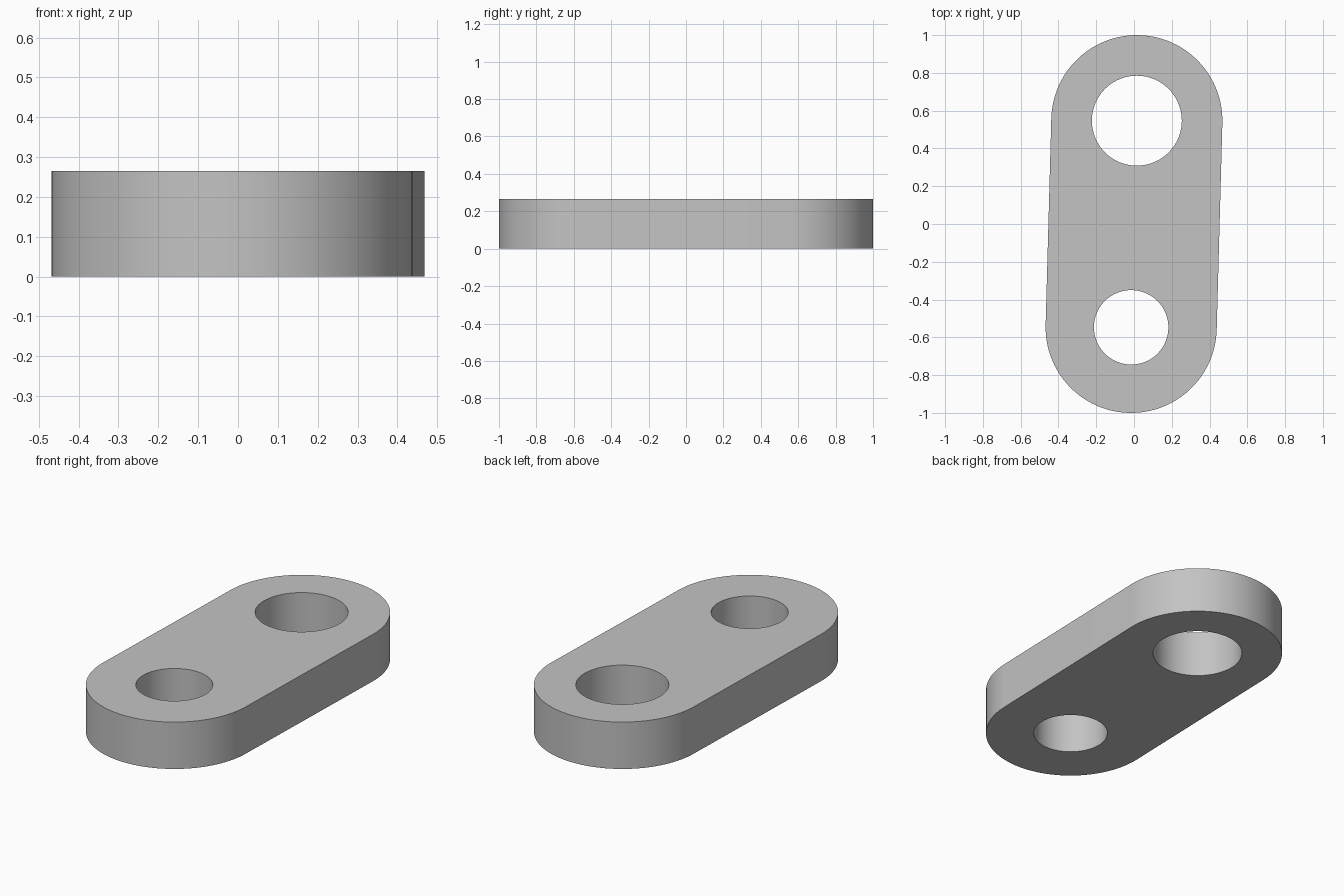
import bpy, bmesh
from math import pi, cos, sin, atan2
from mathutils import Vector

cube = bpy.data.objects.get("Cube")
if cube:
    bpy.data.objects.remove(cube, do_unlink=True)

HEIGHT = 0.265
END_RADIUS = 0.453
BACK_CENTRE = Vector((0.015, 0.547))
FRONT_CENTRE = -BACK_CENTRE
HOLES = {"back_hole_cutter": (BACK_CENTRE, 0.238),
         "front_hole_cutter": (FRONT_CENTRE, 0.197)}

grey = bpy.data.materials.new("plain_grey")
grey.use_nodes = True
colour = (0.55, 0.55, 0.55, 1)
grey.diffuse_color = colour
grey.node_tree.nodes["Principled BSDF"].inputs["Base Color"].default_value = colour


def arc(centre, radius, start, sweep, steps):
    angles = [start + sweep * i / steps for i in range(steps + 1)]
    return [centre + radius * Vector((cos(a), sin(a))) for a in angles]


def prism(name, outline, bottom, top):
    """Extrude a closed flat outline upwards into a solid."""
    bm = bmesh.new()
    face = bm.faces.new([bm.verts.new((p.x, p.y, bottom)) for p in outline])
    raised = bmesh.ops.extrude_face_region(bm, geom=[face], use_keep_orig=True)["geom"]
    verts = [v for v in raised if isinstance(v, bmesh.types.BMVert)]
    bmesh.ops.translate(bm, verts=verts, vec=(0, 0, top - bottom))
    bmesh.ops.recalc_face_normals(bm, faces=bm.faces)
    mesh = bpy.data.meshes.new(name)
    bm.to_mesh(mesh)
    bm.free()
    mesh.materials.append(grey)
    obj = bpy.data.objects.new(name, mesh)
    bpy.context.collection.objects.link(obj)
    return obj


# Link plate: two half-round ends joined by straight tangent sides
tilt = atan2(BACK_CENTRE.y, BACK_CENTRE.x) - pi / 2
outline = (arc(BACK_CENTRE, END_RADIUS, tilt, pi, 64)
           + arc(FRONT_CENTRE, END_RADIUS, tilt + pi, pi, 64))
plate = prism("link_plate", outline, 0, HEIGHT)
bpy.ops.object.select_all(action="DESELECT")
plate.select_set(True)
bpy.context.view_layer.objects.active = plate

# Pin holes, the back one larger
for name, (centre, radius) in HOLES.items():
    circle = arc(centre, radius, 0, 2 * pi, 96)[:-1]
    cutter = prism(name, circle, -0.1, HEIGHT + 0.1)
    cutter.hide_render = True
    cut = plate.modifiers.new(name, "BOOLEAN")
    cut.operation = "DIFFERENCE"
    cut.solver = "EXACT"
    cut.object = cutter
    bpy.ops.object.modifier_apply(modifier=cut.name)
    bpy.data.objects.remove(cutter, do_unlink=True)

bpy.ops.object.shade_smooth_by_angle(angle=pi / 6)
